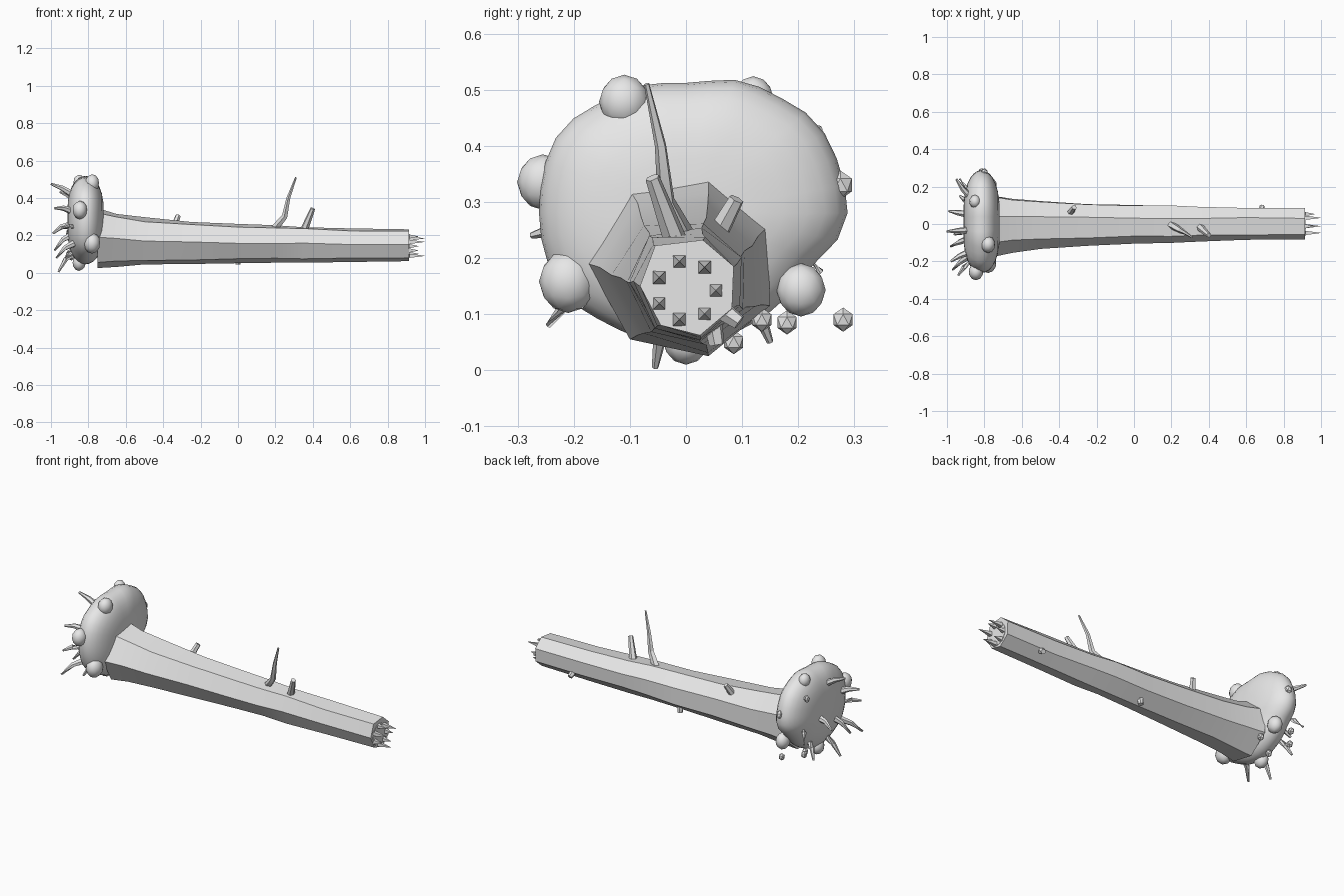
import bpy, bmesh, math, random
from mathutils import Vector

if "Cube" in bpy.data.objects:
    bpy.data.objects.remove(bpy.data.objects["Cube"])
random.seed(4)

mat = bpy.data.materials.new("weathered_grey")
mat.diffuse_color = (0.8, 0.8, 0.8, 1)
mat.use_nodes = True
mat.node_tree.nodes["Principled BSDF"].inputs["Base Color"].default_value = mat.diffuse_color


def finish(name, bm, angle=30):
    bmesh.ops.recalc_face_normals(bm, faces=bm.faces)
    me = bpy.data.meshes.new(name)
    bm.to_mesh(me)
    bm.free()
    me.materials.append(mat)
    ob = bpy.data.objects.new(name, me)
    bpy.context.collection.objects.link(ob)
    bpy.ops.object.select_all(action='DESELECT')
    bpy.context.view_layer.objects.active = ob
    ob.select_set(True)
    bpy.ops.object.shade_smooth_by_angle(angle=math.radians(angle))
    return ob


def skin(name, rings, angle=30):
    """Bridge equal-length rings of points and cap both ends."""
    bm = bmesh.new()
    vs = [[bm.verts.new(p) for p in ring] for ring in rings]
    n = len(vs[0])
    for a, b in zip(vs, vs[1:]):
        for i in range(n):
            bm.faces.new((a[i], a[(i + 1) % n], b[(i + 1) % n], b[i]))
    bm.faces.new(vs[0])
    bm.faces.new(vs[-1][::-1])
    return finish(name, bm, angle)


def limb(name, path, r0, r1, sides=6):
    """Tapered tube along a path."""
    pts = [Vector(p) for p in path]
    rings = []
    for k, p in enumerate(pts):
        d = (pts[min(k + 1, len(pts) - 1)] - pts[max(k - 1, 0)]).normalized()
        u = d.orthogonal().normalized()
        w = d.cross(u)
        r = r0 + (r1 - r0) * k / (len(pts) - 1)
        rings.append([p + r * (math.cos(a) * u + math.sin(a) * w)
                      for a in (math.tau * i / sides for i in range(sides))])
    return skin(name, rings)


# Trunk: seven-sided profile blending from the flared base to the broken end
base = [(-.175, .19), (-.1, .32), (.04, .345), (.145, .255), (.15, .115), (.04, .025), (-.1, .055)]
end = [(-.082, .15), (-.055, .222), (.03, .232), (.085, .185), (.082, .11), (.025, .062), (-.045, .08)]
stations = [(-.75, 0), (-.65, .25), (-.5, .45), (-.25, .62), (0, .76), (.2, .82), (.35, .88), (.6, .95), (.915, 1)]
rings = []
for x, t in stations:
    j = .004 if 0 < t < 1 else 0
    rings.append([(x, a[0] + (b[0] - a[0]) * t + random.uniform(-j, j),
                   a[1] + (b[1] - a[1]) * t + random.uniform(-j, j)) for a, b in zip(base, end)])
skin("trunk", rings, 25)

# Broken end: heartwood disc with a ring of splinters
disc = [[(x, .064 * math.cos(math.tau * i / 20), .142 + .064 * math.sin(math.tau * i / 20))
         for i in range(20)] for x in (.905, .917)]
skin("heartwood", disc)
for i in range(7):
    a = math.tau * i / 7
    y, z = .053 * math.cos(a), .142 + .053 * math.sin(a)
    limb("splinter", [(.91, y, z), (.965 + .033 * (i % 2), y, z)], .017, .001, 4)

# Root plate: rounded slab with an uneven egg outline
radii = [.288, .285, .26, .232, .245, .268, .262, .262, .24, .235, .23, .235]


def outline(a):
    f = a / math.tau * 12
    i, t = int(f) % 12, f - int(f)
    t = t * t * (3 - 2 * t)
    return radii[i] * (1 - t) + radii[(i + 1) % 12] * t


rings = []
for k in range(15):
    phi = math.pi * (k / 14 - .5) * .97
    s = math.cos(phi) ** .65
    ring = []
    for i in range(36):
        a = math.tau * i / 36
        r = outline(a) * s
        ring.append((-.815 + .098 * math.sin(phi), r * math.cos(a), .28 + r * math.sin(a)))
    rings.append(ring)
skin("root_plate", rings, 60)

# Stones wedged in the roots and loose pebbles: x, y, z, radius
stones = [(-.78, -.11, .478, .045), (-.85, .12, .485, .036), (-.845, -.255, .335, .046),
          (-.78, -.21, .158, .052), (-.85, 0, .055, .042), (-.77, .205, .143, .044),
          (-.8, .275, .33, .024), (-.735, .135, .09, .02), (-.89, .18, .085, .02),
          (-.815, .28, .09, .02), (-.83, .085, .05, .02)]
for x, y, z, r in stones:
    bm = bmesh.new()
    bmesh.ops.create_icosphere(bm, subdivisions=2 if r > .03 else 1, radius=r)
    for v in bm.verts:
        v.co = Vector((x, y, z)) + v.co * Vector((.85, 1, 1.08))
    finish("stone", bm, 45 if r > .03 else 20)

# Bare roots: base point and tip, slightly hooked
roots = [((-.85, -.03, .40), (-1, -.04, .475)), ((-.86, -.14, .32), (-.98, -.2, .345)),
         ((-.85, .12, .38), (-.95, .24, .43)), ((-.87, .05, .26), (-.99, .07, .21)),
         ((-.85, -.18, .24), (-.94, -.275, .24)), ((-.85, -.15, .17), (-.97, -.245, .08)),
         ((-.85, -.03, .13), (-.96, -.055, .005)), ((-.85, .1, .15), (-.93, .15, .05)),
         ((-.85, .15, .25), (-.93, .24, .175)), ((-.86, -.07, .22), (-.98, -.12, .12))]
for b, t in roots:
    b, t = Vector(b), Vector(t)
    mid = b.lerp(t, .55) + Vector((-.01, 0, .012))
    limb("root", [b, mid, t], .022, .006)

# Branches and snapped stubs
limb("branch", [(.19, .0, .23), (.25, -.035, .3), (.27, -.045, .4), (.31, -.07, .51)], .022, .005, 5)
limb("branch_stub", [(.35, -.015, .22), (.4, -.06, .343)], .022, .013)
for b, t in [((-.34, .06, .25), (-.32, .09, .305)), ((0, .045, .1), (0, .055, .045)),
             ((.68, .06, .11), (.685, .095, .085))]:
    limb("twig_stub", [b, t], .019, .014)
